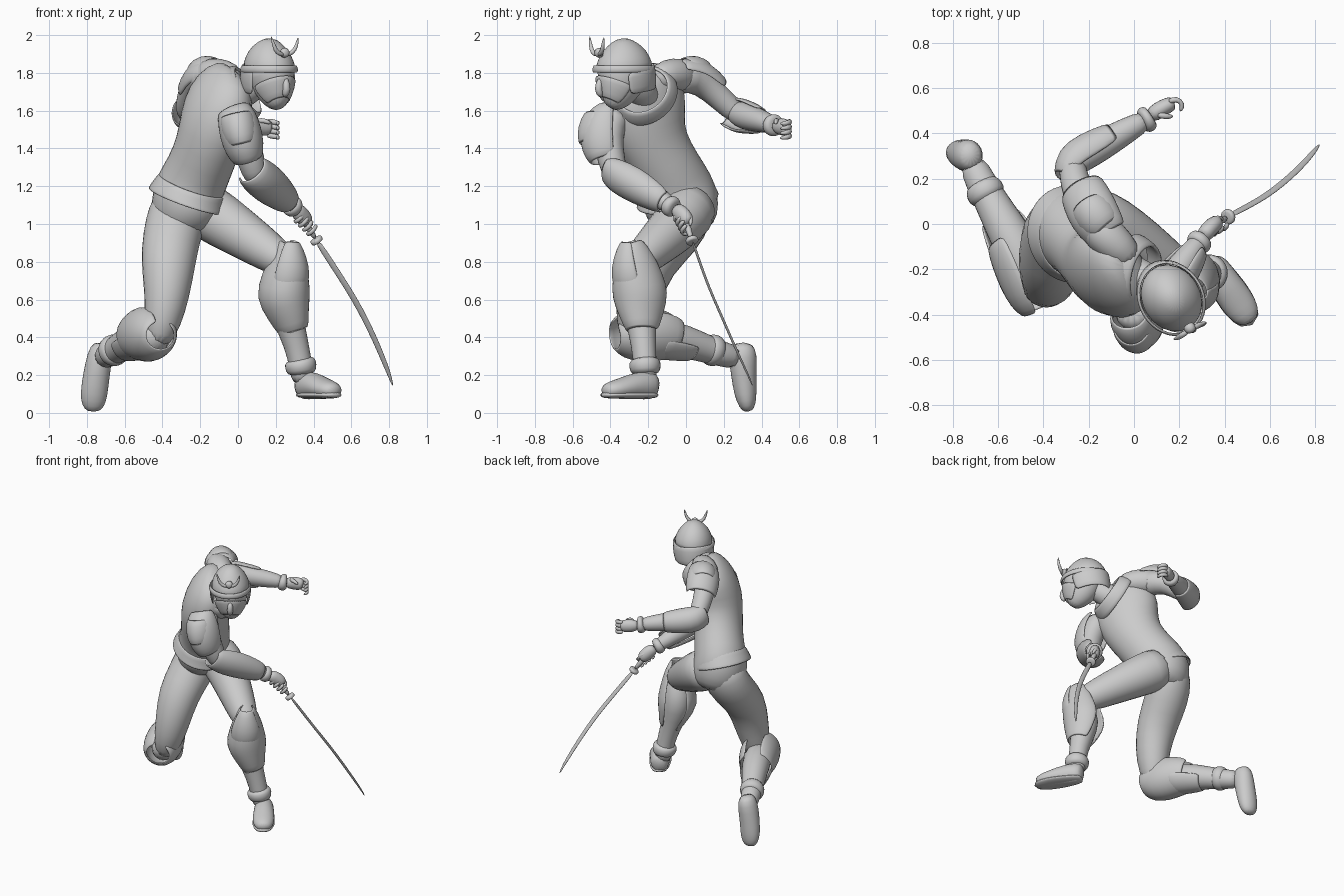
import bpy, bmesh, math
from mathutils import Vector


def loft(name, ref, rows, sides=14, arc=None, thick=0.014, cap=True, sub=1):
    """Loft elliptical rings along a path; row = x, y, z, radius along ref[, other radius].
    With arc (degrees either side of ref) it is an open armour plate."""
    pts = [Vector(r[:3]) for r in rows]
    bm, rings = bmesh.new(), []
    for i, r in enumerate(rows):
        t = (pts[min(i + 1, len(pts) - 1)] - pts[max(i - 1, 0)]).normalized()
        s = Vector(ref)
        s = (s - t * s.dot(t)).normalized()
        o = t.cross(s)
        ra, rb = r[3], r[-1]
        if arc:
            angs = [math.radians(-arc + 2 * arc * k / sides) for k in range(sides + 1)]
        else:
            angs = [2 * math.pi * k / sides for k in range(sides)]
        rings.append([bm.verts.new(pts[i] + s * ra * math.cos(a) + o * rb * math.sin(a)) for a in angs])
    for a, b in zip(rings, rings[1:]):
        for k in range(sides):
            j = k + 1 if arc else (k + 1) % sides
            bm.faces.new((a[k], a[j], b[j], b[k]))
    if cap and not arc:
        bm.faces.new(rings[0])
        bm.faces.new(rings[-1])
    bmesh.ops.recalc_face_normals(bm, faces=bm.faces[:])
    me = bpy.data.meshes.new(name)
    bm.to_mesh(me)
    bm.free()
    me.polygons.foreach_set("use_smooth", [True] * len(me.polygons))
    ob = bpy.data.objects.new(name, me)
    bpy.context.collection.objects.link(ob)
    if arc or not cap:
        m = ob.modifiers.new("thickness", 'SOLIDIFY')
        m.thickness, m.offset = thick, 0
    if sub:
        m = ob.modifiers.new("smooth", 'SUBSURF')
        m.levels = m.render_levels = sub
    return ob


# Torso, twisted so the chest faces +x
chest = (-.415, .79, .47)
loft("torso", chest, [
    (-.25, .0, .95, .12, .14), (-.26, -.005, 1.02, .185, .185), (-.27, -.03, 1.12, .21, .195),
    (-.26, -.045, 1.19, .2, .18), (-.21, -.09, 1.28, .18, .172), (-.16, -.17, 1.41, .19, .165),
    (-.125, -.215, 1.54, .225, .172), (-.09, -.205, 1.69, .235, .15), (-.05, -.195, 1.79, .16, .1),
    (-.02, -.195, 1.82, .07, .06)], 20)
loft("tunic_skirt", chest, [
    (-.245, -.06, 1.21, .195, .175), (-.265, -.048, 1.15, .213, .198), (-.275, -.044, 1.12, .228, .204)],
    20, cap=False, thick=.01)
loft("left_shoulder", (0, 0, 1), [(.0, -.17, 1.77, .06), (-.07, -.1, 1.79, .085), (-.14, -.04, 1.79, .095),
                                  (-.2, .03, 1.78, .07)])
loft("neck", chest, [(-.07, -.2, 1.64, .1), (.04, -.24, 1.71, .085), (.15, -.32, 1.77, .075)])
loft("collar", chest, [(-.02, -.21, 1.67, .18, .16), (.02, -.22, 1.69, .165, .145),
                       (.055, -.23, 1.71, .14, .13)], 18, cap=False, thick=.02)

# Head, face mask and helmet, looking toward +x -y
side, back = (.86, .5, 0), (-.5, .86, 0)
loft("head", side, [
    (.22, -.405, 1.615, .035, .035), (.205, -.375, 1.66, .078, .085), (.19, -.35, 1.72, .105, .125),
    (.18, -.34, 1.78, .12, .14), (.175, -.335, 1.84, .12, .145)])
loft("mask_nose", side, [(.25, -.45, 1.78, .016), (.262, -.47, 1.71, .026), (.245, -.445, 1.67, .015)], 8)
loft("mask_cheek_plate", (.5, -.86, 0), [
    (.185, -.35, 1.735, .142, .115), (.195, -.365, 1.69, .122, .098), (.21, -.39, 1.635, .072, .058)],
    12, arc=95, thick=.01)
loft("helmet", side, [
    (.165, -.325, 1.79, .138, .167), (.165, -.328, 1.85, .133, .158), (.168, -.333, 1.905, .112, .132),
    (.175, -.338, 1.95, .075, .087), (.18, -.342, 1.982, .026, .03)], 18)
loft("helmet_band", side, [(.165, -.33, 1.80, .14, .168), (.165, -.33, 1.82, .146, .173),
                           (.165, -.33, 1.84, .137, .164)], 18, cap=False, thick=.01)
loft("neck_guard", back, [(.165, -.325, 1.82, .163, .138), (.155, -.315, 1.76, .16, .137),
                          (.15, -.305, 1.69, .15, .12)], 14, arc=112)
loft("crest_boss", (0, 0, 1), [(.235, -.44, 1.9, .03), (.254, -.472, 1.91, .028), (.258, -.48, 1.91, .012)], 10)
for n, horn in (("right", [(.245, -.47, 1.895, .013), (.205, -.495, 1.905, .014),
                           (.19, -.505, 1.945, .011), (.175, -.51, 1.995, .003)]),
                ("left", [(.25, -.465, 1.895, .013), (.29, -.445, 1.905, .014),
                          (.312, -.44, 1.945, .011), (.318, -.435, 1.99, .003)])):
    loft(n + "_horn", back, horn, 8)

# Kneeling rear leg
x_axis = (1, 0, 0)
loft("right_thigh", x_axis, [
    (-.29, .0, 1.16, .14, .15), (-.32, .0, 1.05, .165, .155), (-.35, -.065, .94, .158, .152),
    (-.37, -.195, .8, .15, .14), (-.375, -.25, .62, .122, .128), (-.4, -.27, .47, .1, .105),
    (-.43, -.275, .35, .06)])
loft("right_shin", (0, 0, 1), [
    (-.41, -.33, .38, .07), (-.45, -.24, .41, .1), (-.53, -.08, .40, .1), (-.62, .08, .35, .08),
    (-.68, .19, .31, .068), (-.72, .28, .29, .065)])
loft("right_knee_guard", (-.1, -.3, -1), [
    (-.41, -.38, .41, .07, .08), (-.43, -.33, .415, .125, .115), (-.465, -.23, .42, .15, .132),
    (-.51, -.13, .42, .14, .125), (-.545, -.06, .4, .115, .11)], 16, arc=155)
loft("right_shin_flap", (-.1, 0, -1), [(-.49, -.16, .41, .12, .12), (-.55, -.05, .39, .11, .11),
                                       (-.6, .04, .365, .09, .085)], 12, arc=85)
loft("right_boot_cuff", (0, 0, 1), [(-.635, .1, .34, .07), (-.65, .13, .335, .09), (-.67, .165, .325, .085),
                                    (-.68, .185, .32, .065)])
loft("right_foot", x_axis, [
    (-.72, .305, .375, .045, .05), (-.73, .3, .31, .07, .08), (-.75, .305, .2, .072, .068),
    (-.763, .315, .1, .075, .062), (-.767, .325, .035, .062, .045), (-.767, .33, .006, .03, .022)])

# Planted front leg
loft("left_thigh", (0, 0, 1), [
    (-.24, .03, 1.11, .145), (-.15, .01, 1.06, .155), (-.03, -.06, .98, .14), (.1, -.15, .895, .12),
    (.21, -.23, .82, .1), (.29, -.29, .77, .07)])
loft("left_shin", x_axis, [
    (.28, -.28, .83, .055), (.255, -.26, .74, .085), (.235, -.24, .62, .105), (.265, -.24, .5, .085),
    (.31, -.225, .36, .066), (.335, -.215, .24, .063), (.345, -.21, .15, .06)])
toe_dir, foot_side = (.5, -.86, 0), (.86, .5, 0)
loft("left_knee_guard", toe_dir, [
    (.275, -.29, .91, .055, .04), (.268, -.27, .83, .1, .08), (.252, -.255, .72, .138, .115),
    (.235, -.24, .62, .15, .14), (.268, -.235, .52, .12, .1), (.297, -.23, .43, .083, .072)],
    16, arc=145)
loft("left_knee_cap", toe_dir, [(.28, -.30, .91, .04), (.278, -.30, .83, .08), (.27, -.285, .74, .11),
                                (.255, -.27, .66, .1)], 10, arc=75)
loft("left_boot_cuff", x_axis, [(.325, -.22, .29, .068), (.33, -.218, .27, .088), (.335, -.216, .225, .085),
                                (.338, -.215, .2, .065)])
loft("left_foot", foot_side, [
    (.335, -.15, .14, .04, .055), (.35, -.185, .145, .068, .078), (.4, -.26, .145, .072, .074),
    (.45, -.335, .13, .08, .058), (.495, -.4, .12, .07, .047), (.52, -.435, .115, .035, .03)])
loft("left_sole", foot_side, [(.33, -.145, .095, .055, .02), (.4, -.26, .095, .075, .02),
                              (.46, -.35, .095, .085, .02), (.525, -.45, .095, .05, .02)])

# Left arm swung behind
up = (0, 0, 1)
loft("left_upper_arm", up, [(-.13, -.06, 1.77, .1), (-.2, .03, 1.785, .085), (-.245, .13, 1.715, .07),
                            (-.275, .24, 1.61, .066), (-.265, .29, 1.57, .05)])
loft("left_forearm", up, [(-.295, .24, 1.6, .05), (-.25, .29, 1.58, .074), (-.15, .345, 1.56, .072),
                          (-.03, .415, 1.54, .058), (.07, .47, 1.52, .045)])
loft("left_pauldron", (-.4, .2, .85), [
    (-.115, -.05, 1.80, .06, .09), (-.155, .01, 1.79, .09, .105), (-.19, .07, 1.765, .095, .112),
    (-.23, .155, 1.70, .08, .1)], 12, arc=95)
loft("left_pauldron_plate", (-.3, .2, .85), [(-.12, -.02, 1.81, .068, .075), (-.165, .03, 1.80, .095, .095),
                                            (-.195, .08, 1.77, .095, .085)], 10, arc=75)
loft("left_elbow_guard", (-.6, .5, -.1), [
    (-.305, .2, 1.6, .05, .07), (-.27, .27, 1.578, .085, .088), (-.2, .315, 1.567, .088, .085),
    (-.08, .385, 1.548, .067, .067)], 12, arc=115)
loft("left_wrist_cuff", up, [(.03, .45, 1.53, .045), (.045, .457, 1.525, .062), (.07, .47, 1.52, .06),
                             (.08, .477, 1.52, .043)])
loft("left_palm", up, [(.065, .47, 1.52, .036), (.11, .505, 1.515, .05, .04), (.16, .53, 1.51, .048, .036),
                       (.175, .535, 1.505, .03)], 10)
for i in range(4):
    z = 1.545 - .025 * i
    loft("left_finger_%d" % (i + 1), up, [(.15, .54, z, .017), (.19, .555, z - .005, .017),
                                         (.218, .53, z - .012, .015), (.205, .495, z - .015, .009)], 6)
loft("left_thumb", up, [(.1, .485, 1.545, .018), (.14, .475, 1.55, .016), (.175, .475, 1.53, .01)], 6)

# Right arm crossing the body with the sword
loft("right_upper_arm", x_axis, [(-.02, -.36, 1.6, .09), (.015, -.41, 1.52, .088), (.05, -.41, 1.4, .078),
                                 (.085, -.38, 1.28, .072), (.1, -.355, 1.22, .05)])
loft("right_forearm", up, [(.075, -.4, 1.29, .05), (.11, -.34, 1.25, .076), (.18, -.23, 1.19, .072),
                           (.25, -.13, 1.13, .055), (.305, -.06, 1.08, .042)])
loft("right_pauldron", (-.05, -1, .1), [
    (-.025, -.4, 1.61, .06, .08), (-.005, -.42, 1.56, .11, .1), (.015, -.43, 1.48, .13, .108),
    (.035, -.425, 1.4, .125, .1), (.055, -.41, 1.34, .095, .075)], 12, arc=110)
loft("right_pauldron_plate", (-.05, -1, .1), [(-.01, -.43, 1.58, .1, .085), (.005, -.44, 1.51, .132, .098),
                                             (.025, -.435, 1.43, .13, .085)], 10, arc=70)
loft("right_elbow_guard", (.4, -.6, -.5), [
    (.07, -.42, 1.29, .05, .08), (.1, -.36, 1.26, .088, .096), (.16, -.26, 1.21, .095, .1),
    (.225, -.165, 1.155, .082, .082), (.27, -.105, 1.115, .06, .06)], 12, arc=115)
loft("right_wrist_cuff", up, [(.27, -.1, 1.11, .045), (.28, -.088, 1.1, .06), (.3, -.068, 1.085, .058),
                              (.308, -.058, 1.08, .04)])
loft("right_palm", up, [(.3, -.06, 1.085, .036), (.325, -.03, 1.06, .05, .04), (.355, 0, 1.025, .05, .04),
                        (.375, .015, 1.0, .03)], 10)
for i in range(4):
    x, z = .315 + .022 * i, 1.035 - .022 * i
    y = -.025 + .012 * i
    loft("right_finger_%d" % (i + 1), up, [(x + .035, y - .005, z + .03, .015), (x + .02, y - .04, z - .005, .015),
                                          (x - .01, y - .03, z - .025, .014), (x - .015, y + .01, z - .02, .01)], 6)
loft("right_thumb", up, [(.33, .01, 1.06, .018), (.375, .03, 1.03, .016), (.395, .02, .985, .01)], 6)

# Curved sword
bow = (.75, -.35, .45)
loft("sword_handle", bow, [(.295, -.035, 1.105, .016), (.35, 0, 1.015, .019), (.415, .03, .915, .017)], 10)
loft("sword_guard", bow, [(.408, .028, .925, .03), (.412, .030, .919, .036), (.42, .034, .907, .036),
                          (.424, .036, .901, .03)], 12)
loft("sword_blade", bow, [
    (.415, .032, .915, .018, .007), (.49, .072, .80, .018, .007), (.575, .118, .67, .018, .007),
    (.652, .176, .54, .018, .007), (.725, .241, .39, .017, .007), (.783, .305, .25, .015, .006),
    (.81, .34, .175, .009, .005), (.82, .352, .142, .002, .002)], 8)
